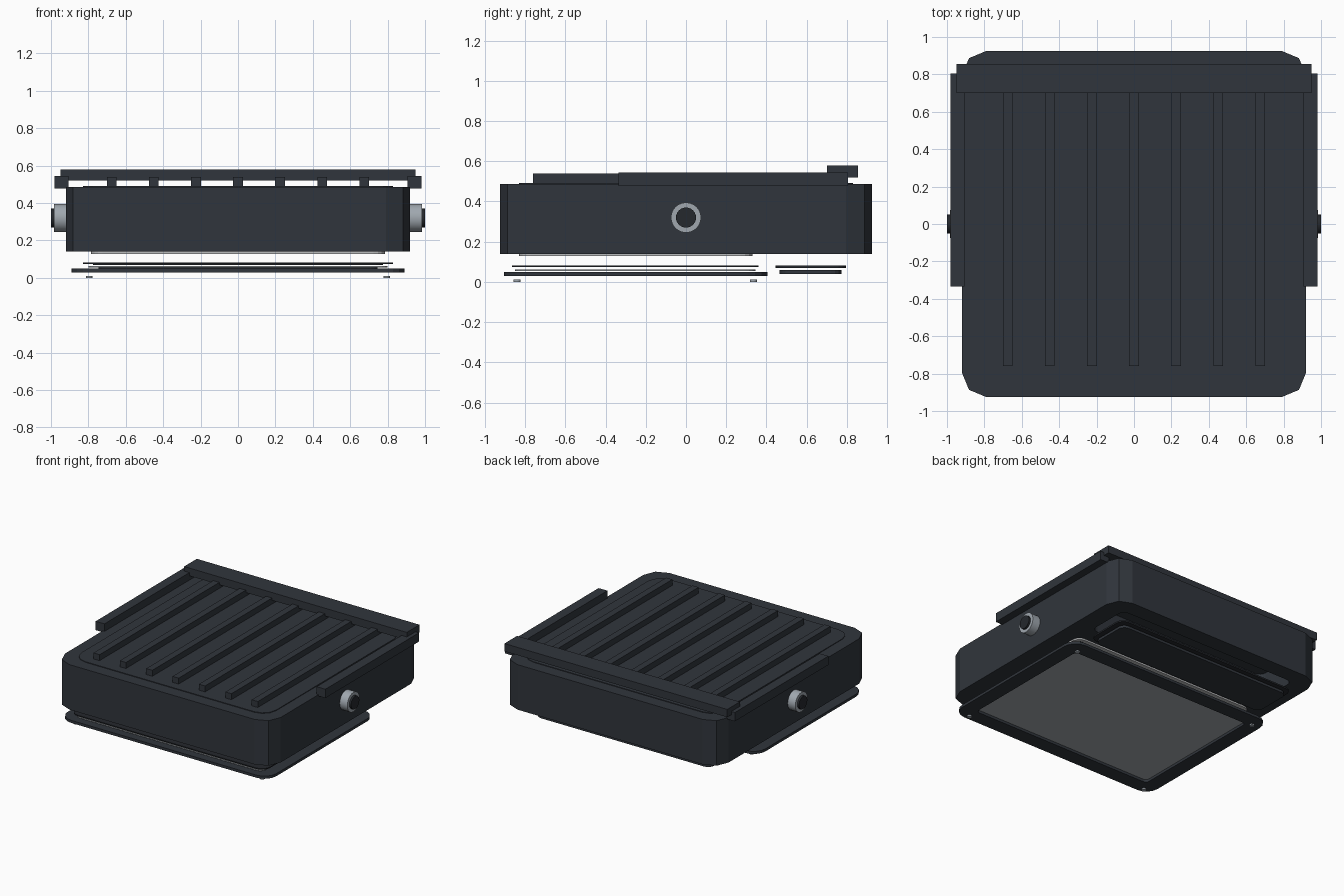
import bpy, bmesh
from math import cos, sin, pi

if "Cube" in bpy.data.objects:
    bpy.data.objects.remove(bpy.data.objects["Cube"])


def material(name, rgb):
    m = bpy.data.materials.new(name)
    m.diffuse_color = (*rgb, 1)
    m.use_nodes = True
    m.node_tree.nodes["Principled BSDF"].inputs["Base Color"].default_value = m.diffuse_color
    return m


DARK = material("dark_plastic", (0.030, 0.036, 0.045))
BLACK = material("black_rubber", (0.018, 0.021, 0.026))
METAL = material("grey_metal", (0.35, 0.39, 0.43))
GASKET = material("light_gasket", (0.5, 0.51, 0.52))
GLASS = material("screen_grey", (0.37, 0.40, 0.42))


def outline(x, y0, y1, r, seg):
    """Rounded rectangle symmetric in x, counter-clockwise."""
    pts = []
    corners = [(x - r, y1 - r), (-x + r, y1 - r), (-x + r, y0 + r), (x - r, y0 + r)]
    for i, (cx, cy) in enumerate(corners):
        for k in range(seg + 1):
            a = (i + k / seg) * pi / 2
            pts.append((cx + r * cos(a), cy + r * sin(a)))
    return pts


def finish(name, bm, mat):
    bmesh.ops.recalc_face_normals(bm, faces=bm.faces)
    me = bpy.data.meshes.new(name)
    bm.to_mesh(me)
    bm.free()
    me.materials.append(mat)
    ob = bpy.data.objects.new(name, me)
    bpy.context.collection.objects.link(ob)
    return ob


def slab(name, x, y0, y1, z0, z1, r, mat, rim=0, seg=4):
    """Rounded plate; with rim > 0 it becomes a frame of that width."""
    bm = bmesh.new()
    ring = lambda pts, z: [bm.verts.new((px, py, z)) for px, py in pts]
    out = outline(x, y0, y1, r, seg)
    loops = [ring(out, z0), ring(out, z1)]
    if rim:
        inn = outline(x - rim, y0 + rim, y1 - rim, max(r - rim, 0.03), seg)
        loops += [ring(inn, z1), ring(inn, z0)]
        loops.append(loops[0])
    else:
        bm.faces.new(loops[0])
        bm.faces.new(loops[1])
    n = len(out)
    for a, b in zip(loops, loops[1:]):
        for i in range(n):
            j = (i + 1) % n
            bm.faces.new((a[i], a[j], b[j], b[i]))
    return finish(name, bm, mat)


def box(name, x0, x1, y0, y1, z0, z1, mat):
    bm = bmesh.new()
    bmesh.ops.create_cube(bm, size=1)
    for v in bm.verts:
        v.co = (x1 if v.co.x > 0 else x0, y1 if v.co.y > 0 else y0,
                z1 if v.co.z > 0 else z0)
    return finish(name, bm, mat)


def lathe(name, profile, mat, axis_x=0, pos=(0, 0, 0), n=24, closed=False):
    """Revolve (radius, height) points around z, or around +/-x."""
    bm = bmesh.new()
    rings = []
    for r, h in profile:
        ring = []
        for i in range(n):
            a = 2 * pi * i / n
            p = (axis_x * h, r * cos(a), r * sin(a)) if axis_x else (r * cos(a), r * sin(a), h)
            ring.append(bm.verts.new([p[k] + pos[k] for k in range(3)]))
        rings.append(ring)
    if closed:
        rings.append(rings[0])
    else:
        bm.faces.new(rings[0])
        bm.faces.new(rings[-1])
    for a, b in zip(rings, rings[1:]):
        for i in range(n):
            j = (i + 1) % n
            bm.faces.new((a[i], a[j], b[j], b[i]))
    ob = finish(name, bm, mat)
    bpy.context.view_layer.objects.active = ob
    ob.select_set(True)
    bpy.ops.object.shade_smooth_by_angle(angle=0.6)
    ob.select_set(False)
    return ob


# Main housing with a battery pocket in its underside
body = slab("housing", 0.92, -0.925, 0.925, 0.14, 0.487, 0.13, DARK, seg=2)
cutter = slab("battery_pocket_cutter", 0.77, 0.46, 0.80, 0.05, 0.34, 0.05, DARK)
cutter.hide_render = True
cutter.hide_viewport = True
mod = body.modifiers.new("battery_pocket", "BOOLEAN")
mod.operation = "DIFFERENCE"
mod.solver = "EXACT"
mod.object = cutter

# Top panel and cooling ribs
slab("top_panel", 0.83, -0.83, 0.83, 0.47, 0.492, 0.11, DARK, seg=3)
for i in range(-3, 4):
    c = i * 0.225
    box(f"rib_{i + 4}", c - 0.026, c + 0.026, -0.76, 0.76, 0.48, 0.538, DARK)

# Rear bar across the ribs
box("rear_bar", -0.95, 0.95, 0.70, 0.855, 0.52, 0.58, DARK)

# Side rails and side knobs
for side, s in (("left", -1), ("right", 1)):
    xs = sorted((s * 0.905, s * 0.98))
    box(f"{side}_rail", *xs, -0.335, 0.805, 0.477, 0.545, DARK)
    lathe(f"{side}_knob_ring", [(0.05, 0.90), (0.075, 0.90), (0.075, 0.985), (0.05, 0.985)],
          METAL, s, (0, 0, 0.32), closed=True)
    lathe(f"{side}_knob_core", [(0.05, 0.90), (0.05, 1.0)], BLACK, s, (0, 0, 0.32))

# Screen stack floating under the housing
slab("screen_gasket", 0.785, -0.83, 0.33, 0.128, 0.142, 0.06, GASKET, rim=0.03)
slab("backing_plate", 0.83, -0.865, 0.36, 0.074, 0.082, 0.07, BLACK)
slab("screen", 0.80, -0.85, 0.345, 0.055, 0.063, 0.05, GLASS)
slab("screen_frame", 0.89, -0.905, 0.405, 0.03, 0.05, 0.10, DARK, rim=0.115)

# Frame screws
for i, x in enumerate((-0.795, 0.795)):
    for j, y in enumerate((-0.84, 0.335)):
        lathe(f"screw_{2 * i + j + 1}", [(0.018, 0), (0.018, 0.011)], METAL, 0, (x, y, 0), n=16)

# Battery door and its seal
slab("battery_seal", 0.775, 0.445, 0.795, 0.070, 0.082, 0.06, BLACK, seg=4)
slab("battery_door", 0.745, 0.465, 0.772, 0.04, 0.06, 0.05, DARK, seg=4)
